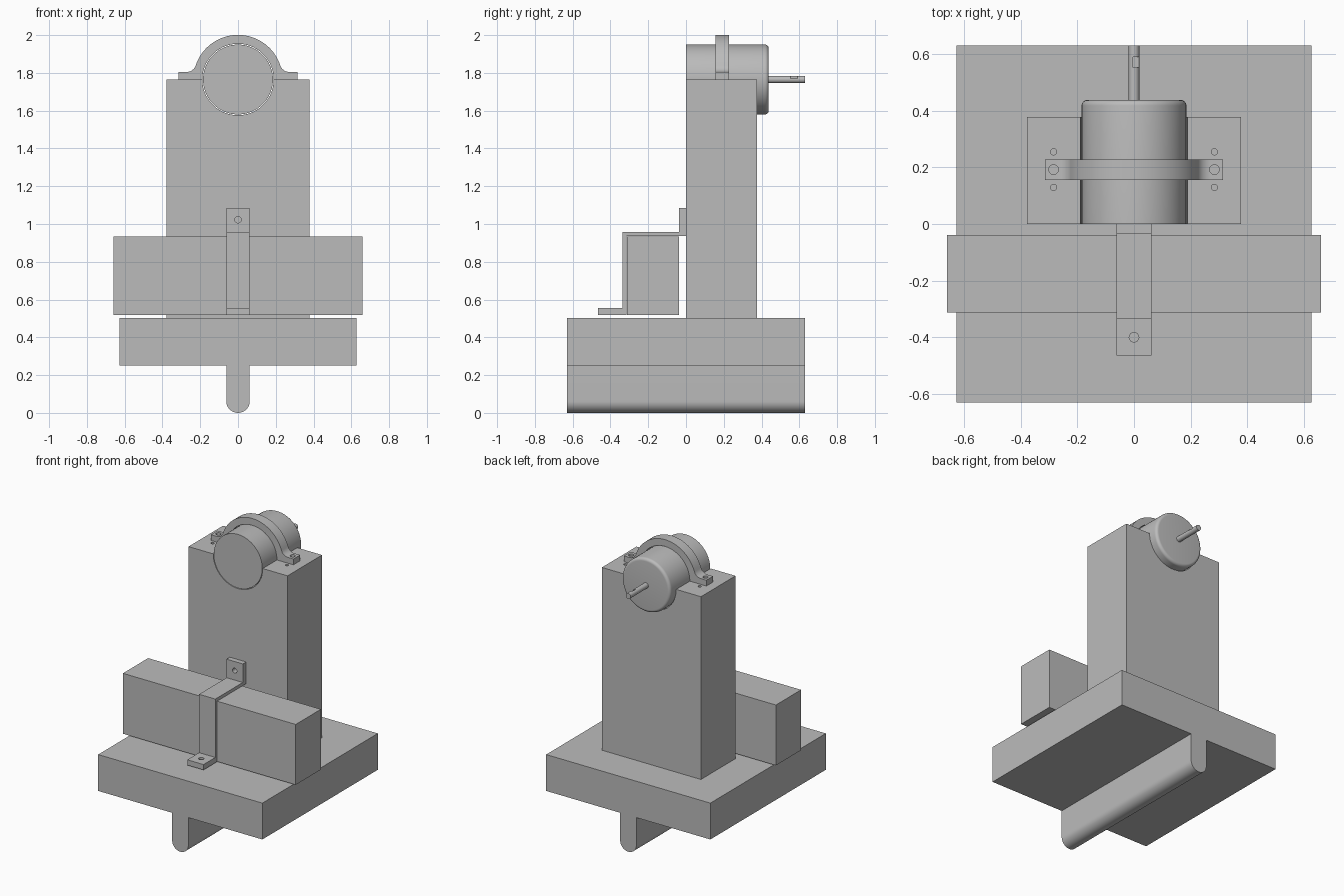
import bpy, bmesh
from math import pi, cos, sin, sqrt, radians, atan2
from mathutils import Vector, Matrix

if "Cube" in bpy.data.objects:
    bpy.data.objects.remove(bpy.data.objects["Cube"], do_unlink=True)

grey = bpy.data.materials.new("plain grey")
grey.use_nodes = True
COLOUR = (0.5, 0.5, 0.5, 1)
grey.diffuse_color = COLOUR
grey.node_tree.nodes["Principled BSDF"].inputs["Base Color"].default_value = COLOUR

AXIS_Z = 1.765          # height of the motor axis and of the tower top
GAP_R = 0.189           # cradle and clamp bore


def finish(name, bm):
    bmesh.ops.recalc_face_normals(bm, faces=bm.faces)
    mesh = bpy.data.meshes.new(name)
    bm.to_mesh(mesh)
    bm.free()
    mesh.materials.append(grey)
    ob = bpy.data.objects.new(name, mesh)
    bpy.context.collection.objects.link(ob)
    return ob


def activate(ob):
    bpy.ops.object.select_all(action='DESELECT')
    ob.select_set(True)
    bpy.context.view_layer.objects.active = ob


def smooth(ob):
    activate(ob)
    bpy.ops.object.shade_smooth_by_angle(angle=radians(35))


def box(name, x, y, z):
    bm = bmesh.new()
    bmesh.ops.create_cube(bm, size=1)
    for v in bm.verts:
        for i, (lo, hi) in enumerate((x, y, z)):
            v.co[i] = lo if v.co[i] < 0 else hi
    return finish(name, bm)


def prism(name, points, axis, lo, hi):
    """Extrude an outline: (x, z) along y, or (y, z) along x."""
    bm = bmesh.new()
    verts = [bm.verts.new((a, lo, b) if axis == 'y' else (lo, a, b)) for a, b in points]
    face = bm.faces.new(verts)
    moved = bmesh.ops.extrude_face_region(bm, geom=[face])["geom"]
    step = Vector((0, hi - lo, 0) if axis == 'y' else (hi - lo, 0, 0))
    bmesh.ops.translate(bm, vec=step, verts=[g for g in moved if isinstance(g, bmesh.types.BMVert)])
    return finish(name, bm)


def arc(cx, cz, r, start, end, steps):
    angles = [start + (end - start) * i / steps for i in range(steps + 1)]
    return [(cx + r * cos(a), cz + r * sin(a)) for a in angles]


def lathe_y(name, profile, z, steps=64):
    """Revolve (radius, y) points about an axis along y at height z."""
    bm = bmesh.new()
    verts = [bm.verts.new((r, y, 0)) for r, y in profile]
    edges = [bm.edges.new(p) for p in zip(verts, verts[1:])]
    bmesh.ops.spin(bm, geom=verts + edges, cent=(0, 0, 0), axis=(0, 1, 0),
                   angle=2 * pi, steps=steps)
    bmesh.ops.remove_doubles(bm, verts=bm.verts, dist=1e-4)
    bmesh.ops.translate(bm, vec=(0, 0, z), verts=bm.verts)
    ob = finish(name, bm)
    smooth(ob)
    return ob


def cut(ob, cutter):
    cutter.hide_render = True
    mod = ob.modifiers.new("cut", 'BOOLEAN')
    mod.operation = 'DIFFERENCE'
    mod.solver = 'EXACT'
    mod.object = cutter
    activate(ob)
    bpy.ops.object.modifier_apply(modifier=mod.name)
    bpy.data.objects.remove(cutter, do_unlink=True)


def drill(ob, place, radius, depth, axis='z'):
    bm = bmesh.new()
    turn = Matrix.Rotation(pi / 2, 4, 'X') if axis == 'y' else Matrix()
    bmesh.ops.create_cone(bm, cap_ends=True, segments=24, radius1=radius, radius2=radius,
                          depth=depth, matrix=Matrix.Translation(place) @ turn)
    cut(ob, finish("drill", bm))


# Base slab and rounded keel
box("base_slab", (-0.627, 0.627), (-0.63, 0.63), (0.252, 0.503))
keel = prism("keel", [(-0.062, 0.252)] + arc(0, 0.062, 0.062, pi, 2 * pi, 24) + [(0.062, 0.252)],
             'y', -0.63, 0.63)
smooth(keel)

# Tower with half-round cradle and screw holes
tower = prism("tower", [(0.378, 0.503), (0.378, AXIS_Z)] + arc(0, AXIS_Z, GAP_R, 0, -pi, 40)
              + [(-0.378, AXIS_Z), (-0.378, 0.503)], 'y', 0, 0.377)
for x in (-0.284, 0.284):
    drill(tower, (x, 0.192, AXIS_Z), 0.017, 0.2)
    for y in (0.129, 0.255):
        drill(tower, (x, y, AXIS_Z), 0.011, 0.2)
smooth(tower)

# Motor can and shaft
lathe_y("motor_can", [(0, 0), (0.185, 0)] + arc(0.165, 0.418, 0.02, 0, pi / 2, 6) + [(0, 0.438)], AXIS_Z)
shaft = lathe_y("motor_shaft", [(0, 0.43), (0.019, 0.43), (0.019, 0.63), (0, 0.63)], AXIS_Z, 32)
cut(shaft, box("shaft_notch", (-0.003, 0.04), (0.552, 0.59), (AXIS_Z + 0.005, AXIS_Z + 0.04)))
smooth(shaft)

# Clamp strap with filleted feet
R, FILLET, FOOT = 0.236, 0.05, 0.04
fz = FOOT + FILLET
fx = sqrt((R + FILLET) ** 2 - fz ** 2)
tangent = atan2(fz, fx)
side = [(0.315, AXIS_Z), (0.315, AXIS_Z + FOOT)]
side += arc(fx, AXIS_Z + fz, FILLET, -pi / 2, tangent - pi, 10)
outer = side + arc(0, AXIS_Z, R, tangent, pi - tangent, 40)[1:-1] + [(-x, z) for x, z in reversed(side)]
clamp = prism("motor_clamp", outer + arc(0, AXIS_Z, GAP_R, pi, 0, 40), 'y', 0.155, 0.228)
for x in (-0.284, 0.284):
    drill(clamp, (x, 0.192, AXIS_Z), 0.017, 0.2)
smooth(clamp)

# Battery box
box("battery_box", (-0.66, 0.66), (-0.313, -0.038), (0.517, 0.934))

# Bent bracket holding the box
bracket = prism("box_bracket", [
    (0, 0.936), (0, 1.086), (-0.036, 1.086), (-0.036, 0.958), (-0.336, 0.958), (-0.336, 0.555),
    (-0.465, 0.555), (-0.465, 0.518), (-0.315, 0.518), (-0.315, 0.936)], 'x', -0.062, 0.062)
drill(bracket, (0, -0.018, 1.023), 0.017, 0.2, 'y')
drill(bracket, (0, -0.4, 0.537), 0.017, 0.2)
smooth(bracket)
